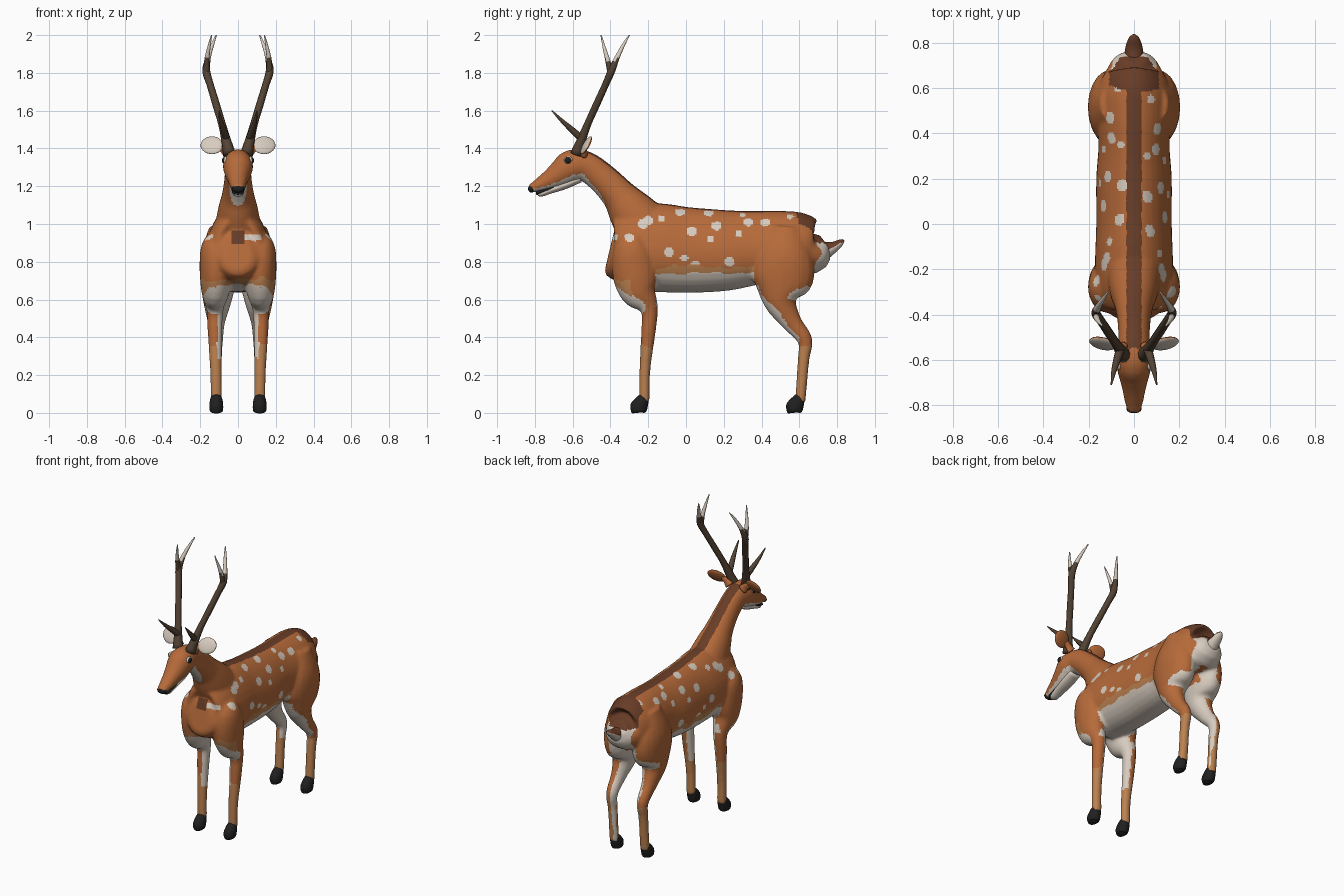
import bpy, bmesh, math
from mathutils import Vector, Euler, Matrix, noise

cube = bpy.data.objects.get("Cube")
if cube:
    bpy.data.objects.remove(cube)


def material(name, *rgb):
    m = bpy.data.materials.new(name)
    m.use_nodes = True
    m.diffuse_color = (*rgb, 1)
    m.node_tree.nodes["Principled BSDF"].inputs["Base Color"].default_value = (*rgb, 1)
    return m


rust = material("rust coat", .47, .145, .042)
dark = material("dark brown", .14, .046, .02)
tan = material("tan", .5, .22, .08)
cream = material("cream", .68, .6, .52)
black = material("black", .015, .014, .014)
horn = material("horn", .085, .055, .033)
COAT = [rust, dark, tan, cream]
RUST, DARK, TAN, CREAM = range(4)


def loft(bm, rings, sides=20, steps=4, egg=0):
    """Smooth tube through rings of (x, y, z, half width, half depth)."""
    r = [Vector(v) for v in rings]
    r = [r[0] * 2 - r[1]] + r + [r[-1] * 2 - r[-2]]
    path = []
    for a, b, c, d in zip(r, r[1:], r[2:], r[3:]):
        for k in range(steps):
            t = k / steps
            path.append((b * 2 + (c - a) * t + (a * 2 - b * 5 + c * 4 - d) * t * t
                         + (b * 3 - a - c * 3 + d) * t ** 3) / 2)
    path.append(r[-2])
    loops = []
    for i, v in enumerate(path):
        ahead, behind = path[min(i + 1, len(path) - 1)], path[max(i - 1, 0)]
        along = Vector((ahead - behind)[:3]).normalized()
        side = (Vector((1, 0, 0)) - along * along.x).normalized()
        up = side.cross(along)
        loop = []
        for k in range(sides):
            a = math.tau * k / sides
            w = math.cos(a) * max(v[3], .002) * (1 - egg * math.sin(a))
            loop.append(bm.verts.new(Vector(v[:3]) + side * w
                                     + up * math.sin(a) * max(v[4], .002)))
        loops.append(loop)
    for lo, hi in zip(loops, loops[1:]):
        for k in range(sides):
            bm.faces.new((lo[k], lo[k - 1], hi[k - 1], hi[k]))
    bm.faces.new(loops[0])
    bm.faces.new(loops[-1][::-1])


def finish(name, bm, mats, rule=None, smooth=True):
    bmesh.ops.recalc_face_normals(bm, faces=bm.faces)
    for f in bm.faces:
        f.smooth = smooth
        if rule:
            f.material_index = rule(f.calc_center_median(), f.normal)
    me = bpy.data.meshes.new(name)
    bm.to_mesh(me)
    bm.free()
    for m in mats:
        me.materials.append(m)
    ob = bpy.data.objects.new(name, me)
    bpy.context.collection.objects.link(ob)
    return ob


def tube(name, rings, mats, rule=None, **kw):
    bm = bmesh.new()
    loft(bm, rings, **kw)
    return finish(name, bm, mats, rule)


def ball(name, loc, size, mats, rot=(0, 0, 0), rule=None):
    bm = bmesh.new()
    bmesh.ops.create_uvsphere(bm, u_segments=24, v_segments=14, radius=1)
    bmesh.ops.transform(bm, verts=bm.verts, matrix=Matrix.LocRotScale(
        Vector(loc), Euler(rot), Vector(size)))
    return finish(name, bm, mats, rule)


# Torso: y, top, bottom, half width
torso = [(-.405, .96, .76, .07), (-.37, 1.02, .69, .13), (-.28, 1.1, .645, .165),
         (-.15, 1.11, .64, .17), (0, 1.09, .635, .165), (.2, 1.075, .645, .165),
         (.35, 1.07, .675, .155), (.5, 1.07, .70, .165), (.6, 1.06, .72, .16),
         (.68, 1.0, .74, .12), (.735, .95, .86, .06)]
bm = bmesh.new()
loft(bm, [(0, y, (t + b) / 2, w, (t - b) / 2) for y, t, b, w in torso], sides=32, egg=.16)

# Neck and head: y, z, half width, half depth
head = [(-.2, .95, .13, .16), (-.3, 1.08, .105, .12), (-.358, 1.155, .085, .092),
        (-.44, 1.24, .072, .082), (-.53, 1.305, .07, .08), (-.605, 1.305, .08, .088),
        (-.66, 1.27, .07, .074), (-.72, 1.235, .054, .054), (-.78, 1.205, .042, .036),
        (-.828, 1.187, .03, .02)]
loft(bm, [(0, *r) for r in head], sides=24)

# Legs: x, y, z, half width, half depth
fore = [(.11, -.25, .95, .04, .04), (.12, -.28, .87, .078, .1), (.115, -.27, .74, .087, .12),
        (.12, -.25, .64, .074, .098), (.122, -.195, .55, .046, .048), (.122, -.2, .42, .038, .038),
        (.117, -.218, .22, .031, .029), (.115, -.22, .06, .03, .028)]
hind = [(.08, .53, .98, .07, .09), (.1, .52, .83, .1, .155), (.105, .51, .7, .095, .162),
        (.11, .5, .59, .075, .09), (.115, .56, .48, .046, .054), (.115, .63, .385, .036, .04),
        (.115, .622, .28, .03, .031), (.115, .605, .06, .03, .028)]
for s in (1, -1):
    for leg in (fore, hind):
        loft(bm, [(s * x, *rest) for x, *rest in leg])
skin = finish("skin", bm, COAT)

# Fuse the body parts into one smooth skin
fuse = skin.modifiers.new("fuse", "REMESH")
fuse.mode = "VOXEL"
fuse.voxel_size = .01
soften = skin.modifiers.new("soften", "SMOOTH")
soften.iterations = 5
fused = bpy.data.meshes.new_from_object(
    skin.evaluated_get(bpy.context.evaluated_depsgraph_get()))
bpy.data.objects.remove(skin)

SPOTS = [(-.33, .93), (-.25, .93), (-.18, 1.0), (-.08, 1.03), (-.15, 1.02), (.08, .96),
         (.18, .92), (.21, .99), (.38, 1.01), (.33, .95), (.47, 1.01), (-.04, .85),
         (.04, .82), (.28, .8), (.1, .78), (.35, 1.05), (.02, 1.065), (.17, 1.06), (.6, 1.04)]


def spotted(p, n):
    shift = .05 if p.x > 0 else 0
    for i, (y, z) in enumerate(SPOTS):
        size = .027 if i % 3 else .02
        slope = max(math.hypot(n.x, n.y), .35)
        if math.hypot(p.y - y + shift, (p.z - z) / slope) < size:
            return True
    return False


def coat(p, n):
    wide, rag = abs(p.x), noise.noise(p * 14) * .025
    inward = -n.x * math.copysign(1, p.x)
    # Dorsal stripe and rump patch
    if p.z > .9 and n.z > .15 and -.55 < p.y < .62 and wide < .033:
        return DARK
    if p.y > .6 + rag and p.z > .9 and wide < .11:
        return DARK
    # Pale rear, throat and belly
    if p.y > .6 and p.z < .9 and n.y > .2 and wide < .1 + rag:
        return CREAM
    if p.y < -.42 and p.z > 1.08 and n.z < -.5:
        return CREAM
    if -.16 < p.y < .36 and p.z > .56 and wide < .18:
        if p.z < .74 + rag:
            return CREAM
        if p.z < .775 + rag:
            return TAN
    # Pale undersides and inner legs
    if .3 + rag < p.z < .68 + rag and (inward > .3 or (n.z < -.3 and p.z > .52)):
        return CREAM
    if p.y > .4 and .33 < p.z < .6 and n.z < -.35:
        return CREAM
    if p.z < .36 + rag or (.6 < p.z < .71 + rag and p.y < -.2 and n.y < -.2):
        return TAN
    return CREAM if p.z > .76 and spotted(p, n) else RUST


bm = bmesh.new()
bm.from_mesh(fused)
bpy.data.meshes.remove(fused)
finish("body", bm, COAT, coat)

# Tail, dark above and pale below
tube("tail", [(0, .65, .84, .05, .055), (0, .72, .855, .045, .052), (0, .78, .877, .038, .03),
              (0, .82, .903, .024, .017), (0, .835, .915, .008, .006)],
     COAT, lambda p, n: DARK if n.z > .1 else CREAM)

# Lower jaw and nose
tube("lower_jaw", [(0, -.56, 1.24, .04, .02), (0, -.64, 1.207, .042, .022),
                   (0, -.72, 1.178, .034, .018), (0, -.765, 1.16, .028, .015),
                   (0, -.785, 1.155, .015, .007)], [cream])
tube("mouth", [(0, -.68, 1.197, .035, .012), (0, -.78, 1.168, .03, .012),
               (0, -.795, 1.165, .015, .008)], [black])
ball("nose", (0, -.818, 1.187), (.033, .018, .021), [black])

for s, tag in ((1, "left"), (-1, "right")):
    # Eye with pale rim
    ball(f"{tag}_eye_rim", (s * .066, -.622, 1.336), (.014, .024, .022), [cream])
    ball(f"{tag}_eye", (s * .071, -.624, 1.337), (.014, .019, .018), [black])

    # Ear, pale on its forward face
    ball(f"{tag}_ear", (s * .138, -.528, 1.417), (.062, .014, .052), [rust, cream],
         (-.5, s * -.2, s * .3), lambda p, n: int(n.y < -.25))
    tube(f"{tag}_ear_root", [(s * .05, -.54, 1.37, .03, .02), (s * .075, -.54, 1.395, .022, .016),
                             (s * .1, -.535, 1.41, .02, .012)], [rust])

    # Antler: main beam with rear tip, front tip and brow tine
    def antler(part, pts, pale=True):
        tube(f"{tag}_antler_{part}", [(s * x, y, z, r, r) for x, y, z, r in pts], [horn, cream],
             lambda p, n: int(pale and p.z > 1.87), sides=10, steps=3)

    antler("beam", [(.045, -.58, 1.37, .034), (.062, -.555, 1.44, .026), (.085, -.52, 1.53, .02),
                    (.115, -.475, 1.63, .02), (.148, -.425, 1.74, .019), (.168, -.395, 1.81, .021),
                    (.158, -.365, 1.88, .014), (.135, -.33, 1.95, .009), (.115, -.3, 2, .003)])
    antler("front_tip", [(.166, -.4, 1.79, .016), (.166, -.413, 1.86, .014),
                         (.155, -.432, 1.93, .009), (.14, -.45, 2, .003)])
    antler("brow_tine", [(.06, -.55, 1.45, .02), (.075, -.6, 1.495, .017),
                         (.09, -.655, 1.545, .011), (.1, -.71, 1.6, .003)], False)

    # Hooves
    for end, y in (("front", -.22), ("hind", .605)):
        tube(f"{tag}_{end}_hoof", [(s * .115, y, .09, .026, .024), (s * .115, y - .012, .065, .034, .036),
                                   (s * .115, y - .03, .03, .037, .046),
                                   (s * .115, y - .038, .008, .033, .036),
                                   (s * .115, y - .038, 0, .02, .022)], [black])
